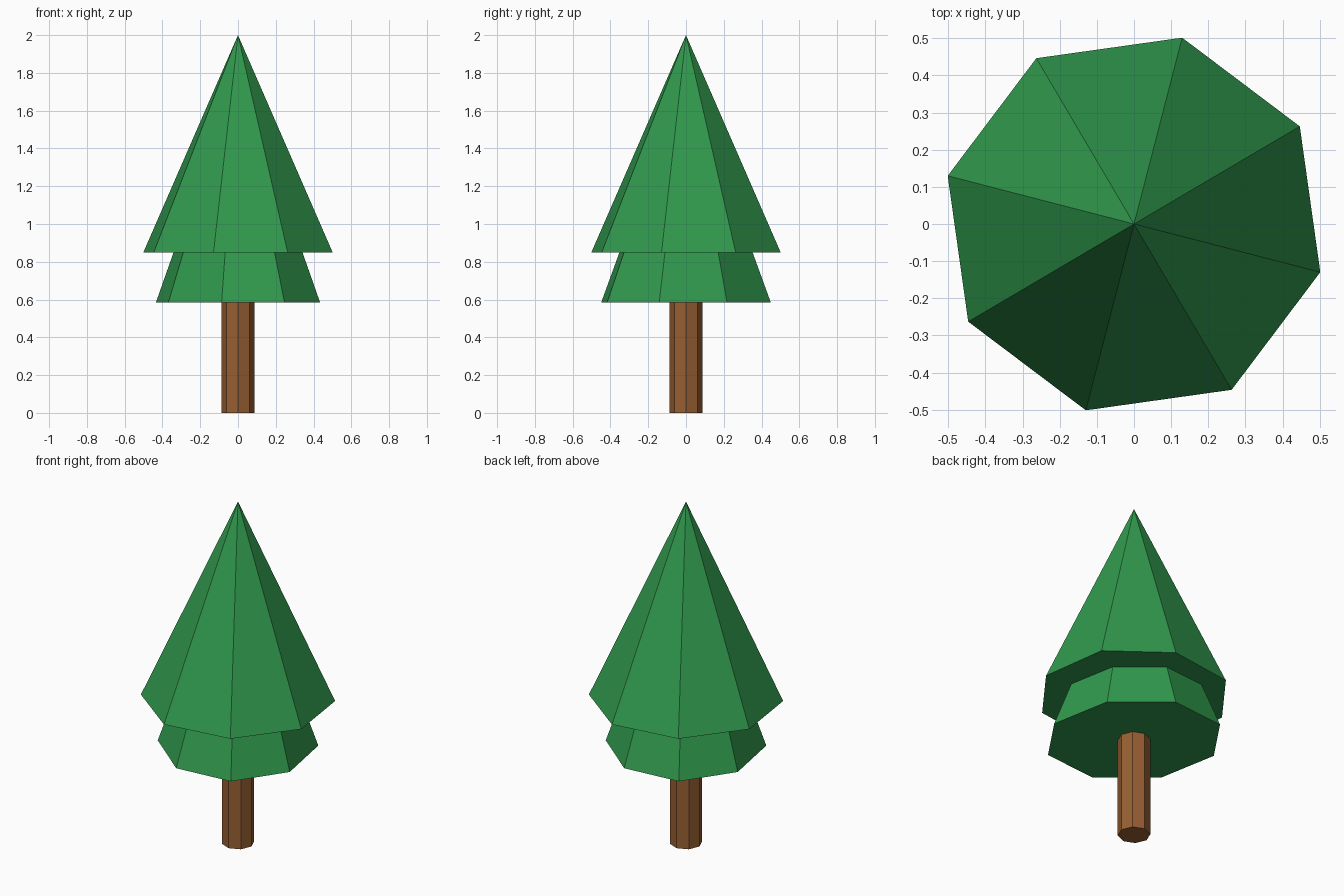
import bpy, math

if "Cube" in bpy.data.objects:
    bpy.data.objects.remove(bpy.data.objects["Cube"])


def material(name, rgb):
    m = bpy.data.materials.new(name)
    m.diffuse_color = (*rgb, 1)
    m.use_nodes = True
    m.node_tree.nodes["Principled BSDF"].inputs["Base Color"].default_value = m.diffuse_color
    return m


def tapered(name, mat, z0, z1, r0, r1=0, turn=0, squash=(1, 1)):
    """Eight-sided cone or post from z0 to z1 with a vertex on its local x axis."""
    bpy.ops.mesh.primitive_cone_add(vertices=8, radius1=r0, radius2=r1, depth=z1 - z0,
                                    location=(0, 0, (z0 + z1) / 2),
                                    rotation=(0, 0, math.radians(turn)))
    ob = bpy.context.object
    ob.name = name
    ob.scale = (*squash, 1)
    ob.data.materials.append(mat)
    return ob


green = material("leaf green", (0.03, 0.32, 0.075))
brown = material("bark brown", (0.31, 0.115, 0.032))

# Trunk, reaching a little into the foliage
tapered("trunk", brown, 0, 0.66, 0.087, 0.087)

# Lower foliage, slightly oval, its tip hidden in the upper foliage
tapered("lower_foliage", green, 0.584, 1.82, 1, turn=30.5, squash=(0.428, 0.485))

# Upper foliage
tapered("upper_foliage", green, 0.849, 2.0, 0.518, turn=30.5)
